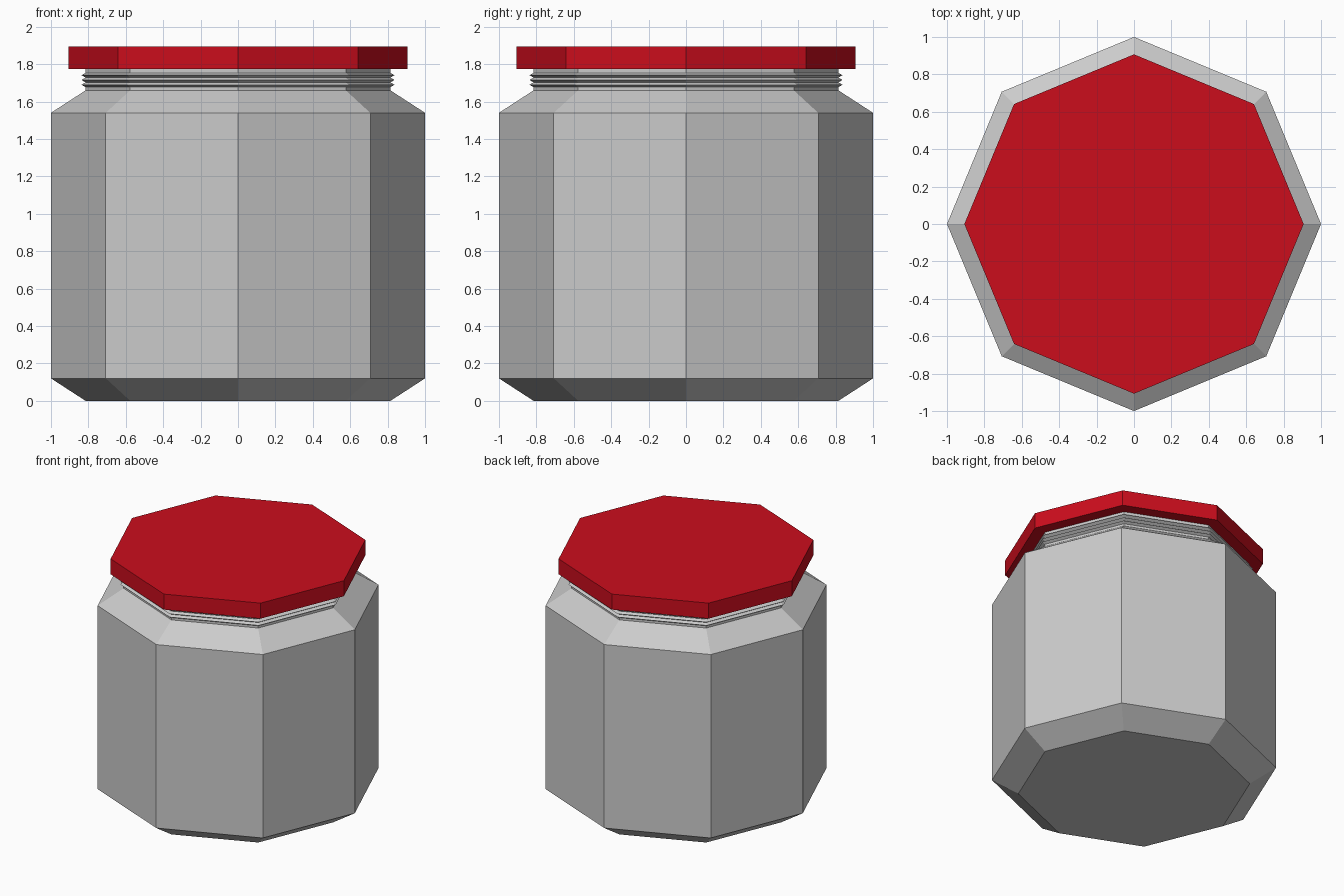
import bpy, bmesh
from math import cos, sin, pi

if "Cube" in bpy.data.objects:
    bpy.data.objects.remove(bpy.data.objects["Cube"])

SIDES = 8


def lathe(name, profile, closed=False, color=None):
    """Sweep (radius, z) points round z in eight flat sides; cap the ends unless closed."""
    bm = bmesh.new()
    rings = [[bm.verts.new((r * cos(2 * pi * i / SIDES), r * sin(2 * pi * i / SIDES), z))
              for i in range(SIDES)] for r, z in profile]
    pairs = list(zip(rings, rings[1:]))
    if closed:
        pairs.append((rings[-1], rings[0]))
    else:
        bm.faces.new(rings[0][::-1])
        bm.faces.new(rings[-1])
    for a, b in pairs:
        for i in range(SIDES):
            j = (i + 1) % SIDES
            bm.faces.new((a[i], a[j], b[j], b[i]))
    bmesh.ops.recalc_face_normals(bm, faces=bm.faces)
    mesh = bpy.data.meshes.new(name)
    bm.to_mesh(mesh)
    bm.free()
    obj = bpy.data.objects.new(name, mesh)
    bpy.context.collection.objects.link(obj)
    if color:
        mat = bpy.data.materials.new(name + "_color")
        mat.diffuse_color = color
        mat.use_nodes = True
        mat.node_tree.nodes["Principled BSDF"].inputs["Base Color"].default_value = mat.diffuse_color
        mesh.materials.append(mat)
    return obj


# Jar body with chamfered base, shoulder and neck
lathe("jar_body", [(0.815, 0), (1, 0.12), (1, 1.54), (0.815, 1.66), (0.815, 1.78)])

# Screw thread ridges, diamond in section
for n in range(3):
    z = 1.69 + 0.0255 * n
    lathe(f"thread_{n + 1}",
          [(0.837, z), (0.815, z + 0.0125), (0.79, z), (0.815, z - 0.0125)], closed=True)

# Lid
lathe("lid", [(0.907, 1.775), (0.907, 1.895)], color=(0.6, 0.004, 0.012, 1))
